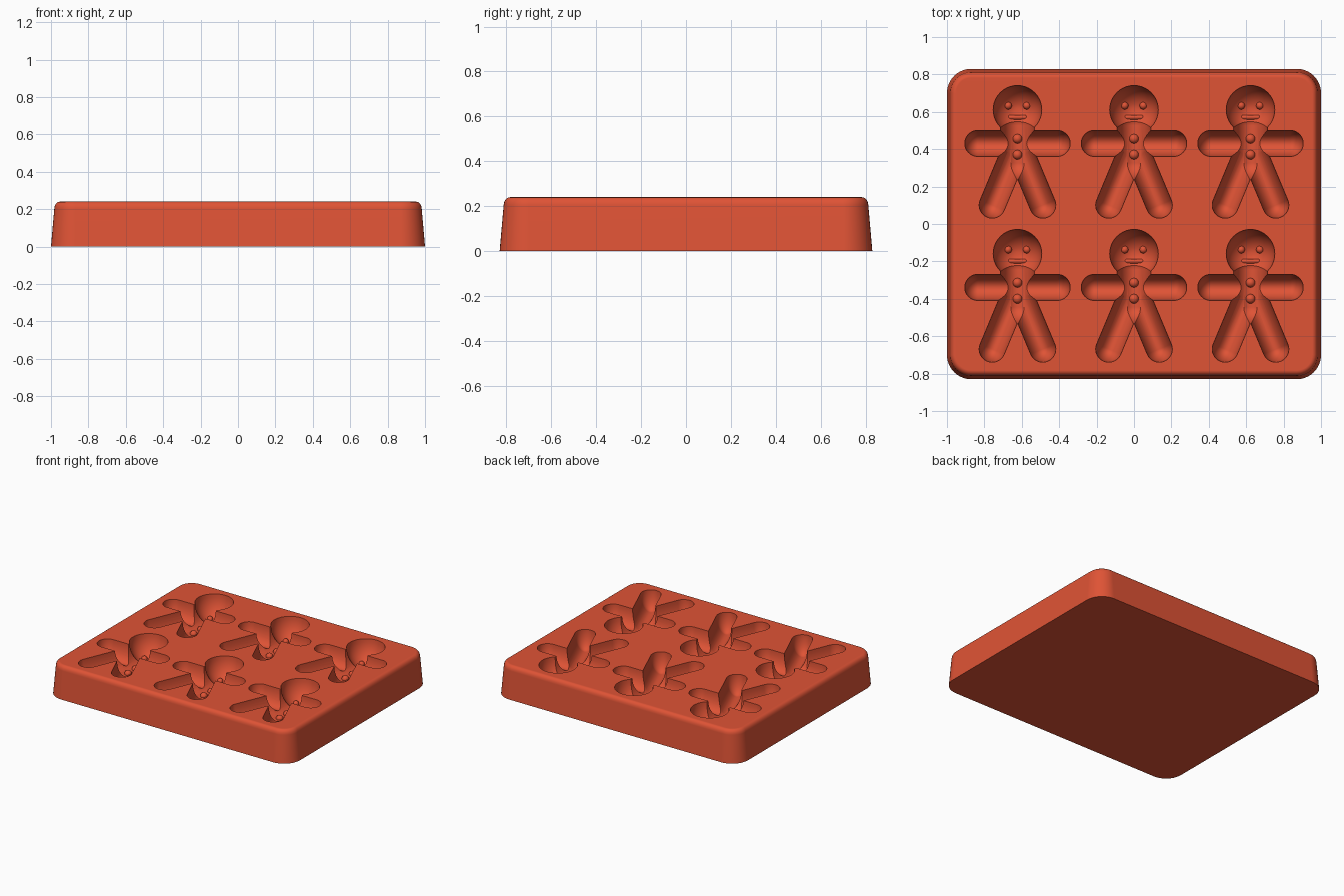
import bpy
import bmesh
import math
from mathutils import Vector

cube = bpy.data.objects.get("Cube")
if cube:
    bpy.data.objects.remove(cube, do_unlink=True)

TOP = 0.24
CELLS = [(x, y) for x in (-0.623, 0, 0.623) for y in (-0.004, -0.774)]

red = bpy.data.materials.new("terracotta silicone")
red.use_nodes = True
red.diffuse_color = (0.74, 0.087, 0.036, 1)
for node in red.node_tree.nodes:
    if node.type == 'BSDF_PRINCIPLED':
        node.inputs["Base Color"].default_value = red.diffuse_color


def make_object(name, bm):
    bmesh.ops.recalc_face_normals(bm, faces=bm.faces)
    mesh = bpy.data.meshes.new(name)
    bm.to_mesh(mesh)
    bm.free()
    mesh.materials.append(red)
    obj = bpy.data.objects.new(name, mesh)
    bpy.context.collection.objects.link(obj)
    return obj


def loft(bm, rings):
    """Skin a stack of closed rings and cap both ends."""
    loops = [[bm.verts.new(p) for p in ring] for ring in rings]
    for low, high in zip(loops, loops[1:]):
        for i in range(len(low)):
            j = (i + 1) % len(low)
            bm.faces.new((low[i], low[j], high[j], high[i]))
    bm.faces.new(loops[0][::-1])
    bm.faces.new(loops[-1])


def capsule(bm, a, b, radius, segments=40, steps=9):
    a, b = Vector(a), Vector(b)
    axis = (b - a).normalized()
    u = axis.orthogonal().normalized()
    v = axis.cross(u)
    angles = [math.radians(86) * i / steps for i in range(steps + 1)]
    stations = [(a, -t) for t in reversed(angles)] + [(b, t) for t in angles]
    rings = []
    for centre, t in stations:
        ring = []
        for k in range(segments):
            s = math.tau * k / segments
            ring.append(centre + radius * (axis * math.sin(t)
                        + math.cos(t) * (u * math.cos(s) + v * math.sin(s))))
        rings.append(ring)
    loft(bm, rings)


def repeated_capsules(name, parts, stretch=1, **detail):
    """Copy (start, end, radius) capsules to every cell, deepened by stretch."""
    bm = bmesh.new()
    for x, y in CELLS:
        offset = Vector((x, y, 0))
        for a, b, radius in parts:
            capsule(bm, Vector(a) + offset, Vector(b) + offset, radius, **detail)
    for vert in bm.verts:
        vert.co.z = TOP + (vert.co.z - TOP) * stretch
    return make_object(name, bm)


def rounded_rectangle(half_x, half_y, radius, z, steps=10):
    ring = []
    for quarter, (sx, sy) in enumerate(((1, 1), (-1, 1), (-1, -1), (1, -1))):
        for i in range(steps + 1):
            t = (quarter + i / steps) * math.pi / 2
            ring.append((sx * (half_x - radius) + radius * math.cos(t),
                         sy * (half_y - radius) + radius * math.sin(t), z))
    return ring


# Tapered tray with a soft upper edge
bm = bmesh.new()
profile = [(0, 0), (0.018, 0.205), (0.021, 0.22), (0.028, 0.231),
           (0.037, 0.238), (0.048, TOP)]
loft(bm, [rounded_rectangle(1 - d, 0.83 - d, 0.13 - d, z) for d, z in profile])
tray = make_object("baking_tray", bm)

# Deep figure-shaped hollows, cut one body part at a time: start, end, radius, depth
zc = TOP + 0.0013
hollows = {
    "head_cutter": ((0, 0.615, zc), (0, 0.615, zc + 0.1), 0.13, 0.165),
    "torso_cutter": ((0, 0.53, zc), (0, 0.33, zc), 0.09, 0.15),
    "arms_cutter": ((-0.212, 0.435, zc), (0.212, 0.435, zc), 0.07, 0.125),
    "left_leg_cutter": ((0.02, 0.38, zc), (0.135, 0.105, zc), 0.07, 0.138),
    "right_leg_cutter": ((-0.02, 0.38, zc), (-0.135, 0.105, zc), 0.07, 0.138),
}
bpy.context.view_layer.objects.active = tray
for name, (start, end, radius, depth) in hollows.items():
    cutter = repeated_capsules(name, [(start, end, radius)], depth / radius)
    cutter.hide_render = True
    cut = tray.modifiers.new(name, 'BOOLEAN')
    cut.operation = 'DIFFERENCE'
    cut.solver = 'EXACT'
    cut.object = cutter
    bpy.ops.object.modifier_apply(modifier=cut.name)
    bpy.data.objects.remove(cutter, do_unlink=True)

# Raised features on the hollow floors
eye_z, mouth_z, button_z = 0.09, 0.088, 0.093
tip = 0.002
eyes = repeated_capsules("eyes", [
    ((s * 0.05, 0.637, eye_z), (s * 0.05, 0.637, eye_z + tip), 0.02)
    for s in (-1, 1)], segments=20, steps=6)
mouths = repeated_capsules("mouths", [
    ((-0.04, 0.575, mouth_z), (0.04, 0.575, mouth_z), 0.012)],
    segments=16, steps=5)
buttons = repeated_capsules("buttons", [
    ((0, y, button_z), (0, y, button_z + tip), 0.025)
    for y in (0.46, 0.374)], segments=20, steps=6)

# Smooth shading with crisp hollow rims
for obj in (tray, eyes, mouths, buttons):
    bpy.ops.object.select_all(action='DESELECT')
    obj.select_set(True)
    bpy.context.view_layer.objects.active = obj
    bpy.ops.object.shade_smooth_by_angle(angle=math.radians(32))
weighted = tray.modifiers.new("even_normals", 'WEIGHTED_NORMAL')
weighted.keep_sharp = True
